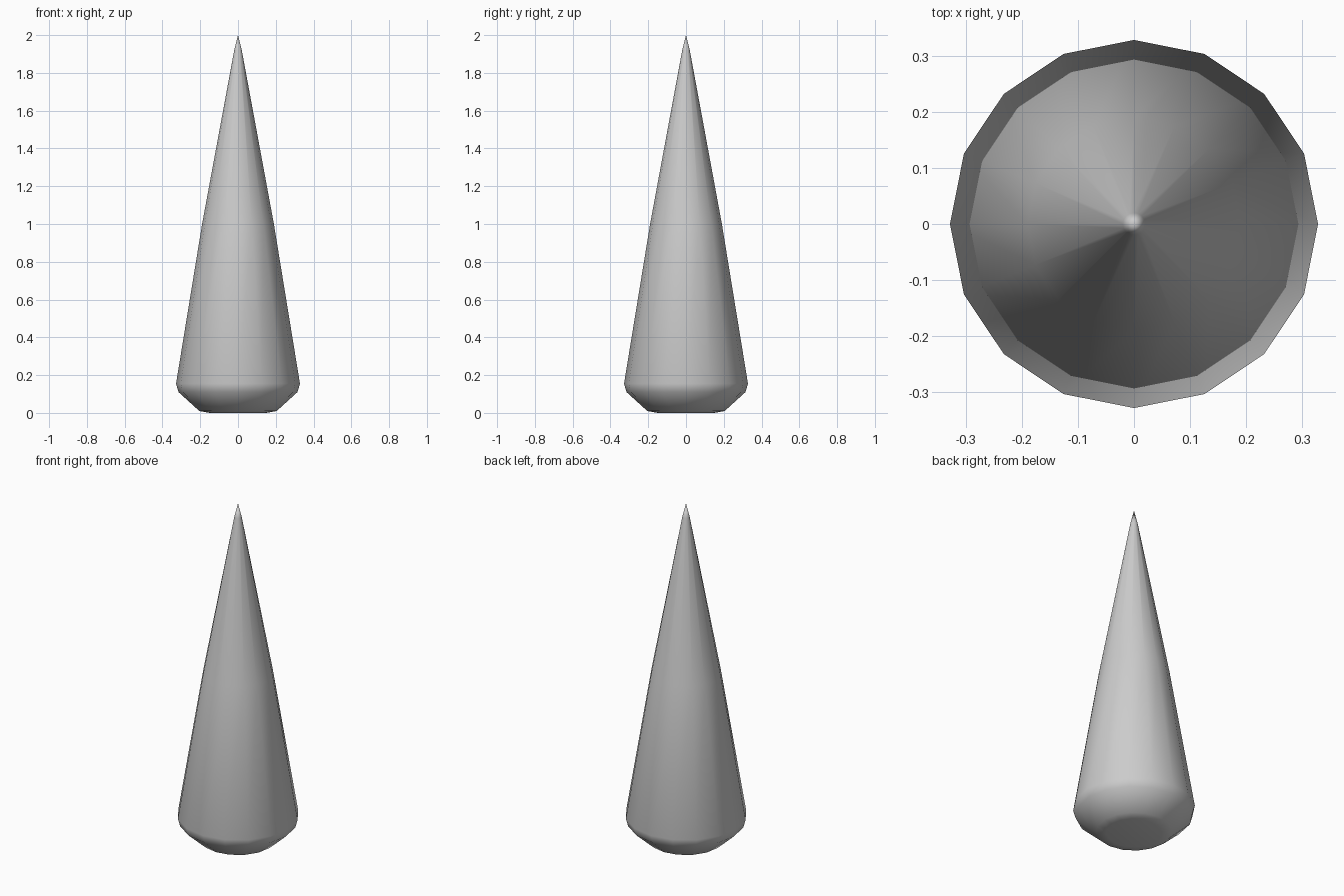
import bpy, bmesh
from math import cos, sin, tau

if "Cube" in bpy.data.objects:
    bpy.data.objects.remove(bpy.data.objects["Cube"])

SIDES = 16

def lathe(name, profile):
    bm = bmesh.new()
    rings = []
    for r, z in profile:
        if r == 0:
            rings.append([bm.verts.new((0, 0, z))] * SIDES)
        else:
            rings.append([bm.verts.new((r * cos(tau * i / SIDES), r * sin(tau * i / SIDES), z))
                          for i in range(SIDES)])
    for a, b in zip(rings, rings[1:]):
        for i in range(SIDES):
            j = (i + 1) % SIDES
            bm.faces.new(list(dict.fromkeys((a[i], a[j], b[j], b[i]))))
    for f in bm.faces:
        f.smooth = True
    bm.normal_update()
    me = bpy.data.meshes.new(name)
    bm.to_mesh(me)
    bm.free()
    ob = bpy.data.objects.new(name, me)
    bpy.context.collection.objects.link(ob)
    return ob

# Spike with a chamfered foot and a flat underside
spike = lathe("spike", [(0, 0), (0.15, 0), (0.205, 0.01), (0.315, 0.11),
                        (0.328, 0.155), (0.19, 1.0), (0.02, 1.92), (0, 2.0)])
bpy.context.view_layer.objects.active = spike
spike.select_set(True)
bpy.ops.object.shade_smooth_by_angle(angle=0.7)
